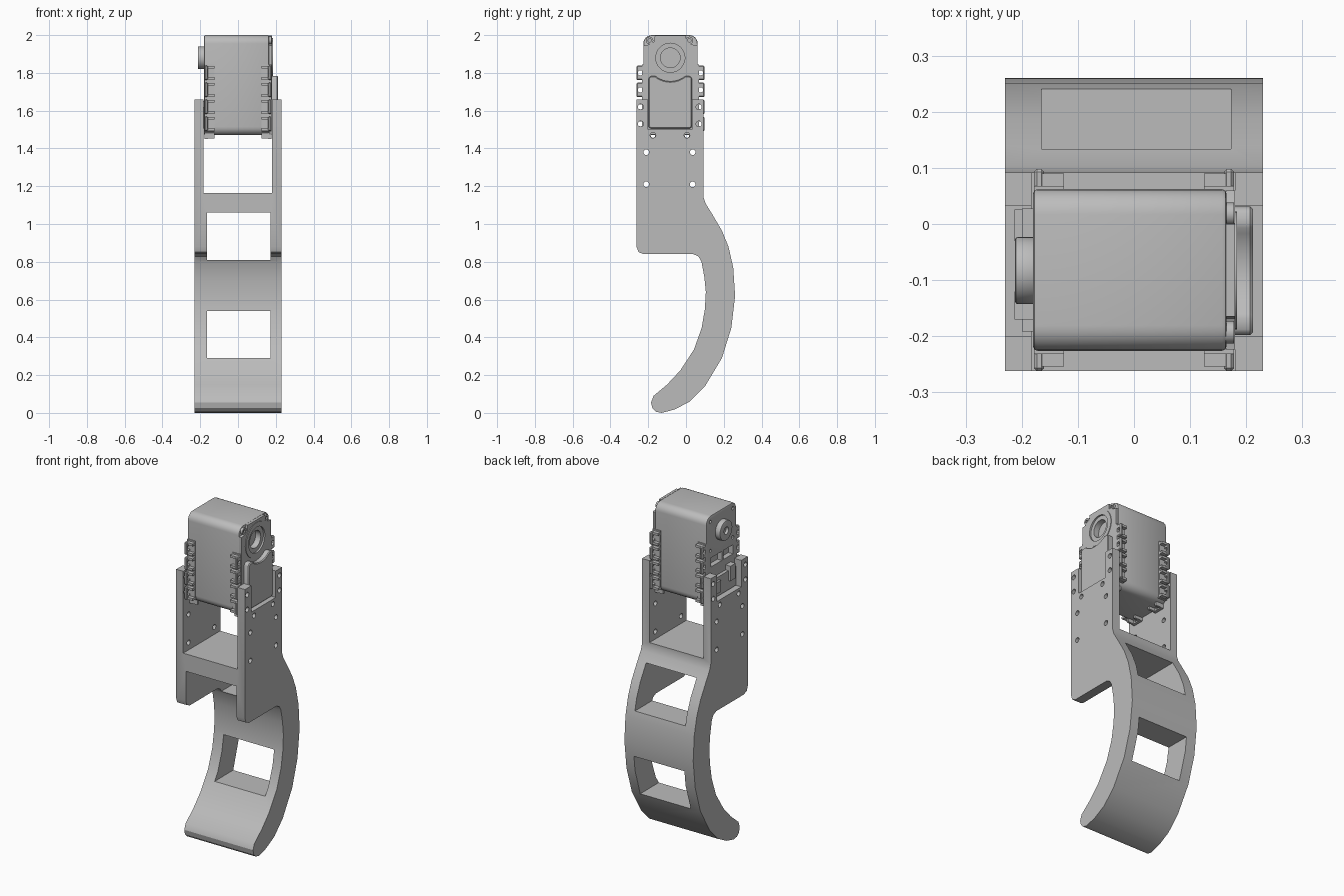
import bpy, bmesh
from math import sin, cos, pi, radians
from mathutils import Matrix

if "Cube" in bpy.data.objects:
    bpy.data.objects.remove(bpy.data.objects["Cube"], do_unlink=True)

grey = bpy.data.materials.new("plain_grey")
grey.use_nodes = True
COLOUR = (0.5, 0.5, 0.5, 1)
grey.diffuse_color = COLOUR
grey.node_tree.nodes["Principled BSDF"].inputs["Base Color"].default_value = COLOUR
parts = []


def finish(name, bm, keep=True):
    bmesh.ops.recalc_face_normals(bm, faces=bm.faces)
    mesh = bpy.data.meshes.new(name)
    bm.to_mesh(mesh)
    bm.free()
    mesh.materials.append(grey)
    ob = bpy.data.objects.new(name, mesh)
    bpy.context.collection.objects.link(ob)
    if keep:
        parts.append(ob)
    return ob


def prism(name, outline, x0, x1, keep=True):
    """Extrude a (y, z) outline along x."""
    bm = bmesh.new()
    face = bm.faces.new([bm.verts.new((x0, y, z)) for y, z in outline])
    new = bmesh.ops.extrude_face_region(bm, geom=[face])["geom"]
    bmesh.ops.translate(bm, vec=(x1 - x0, 0, 0),
                        verts=[v for v in new if isinstance(v, bmesh.types.BMVert)])
    return finish(name, bm, keep)


def box(name, x, y, z, keep=True):
    return prism(name, [(y[0], z[0]), (y[1], z[0]), (y[1], z[1]), (y[0], z[1])], *x, keep)


def circle(y, z, r, n=32):
    return [(y + r * cos(2 * pi * i / n), z + r * sin(2 * pi * i / n)) for i in range(n)]


def rounded(y, z, r, n=6):
    """Rounded rectangle outline."""
    pts = []
    corners = [(y[1] - r, z[1] - r), (y[0] + r, z[1] - r), (y[0] + r, z[0] + r), (y[1] - r, z[0] + r)]
    for k, (cy, cz) in enumerate(corners):
        for i in range(n + 1):
            a = (k + i / n) * pi / 2
            pts.append((cy + r * cos(a), cz + r * sin(a)))
    return pts


def apply(ob, mod):
    bpy.ops.object.select_all(action='DESELECT')
    bpy.context.view_layer.objects.active = ob
    ob.select_set(True)
    bpy.ops.object.modifier_apply(modifier=mod.name)


def cut(cutter, *targets):
    for ob in targets:
        mod = ob.modifiers.new("cut", 'BOOLEAN')
        mod.operation, mod.solver, mod.object = 'DIFFERENCE', 'EXACT', cutter
        apply(ob, mod)
    bpy.data.objects.remove(cutter, do_unlink=True)


def bevel(ob, width, segments=2):
    mod = ob.modifiers.new("bevel", 'BEVEL')
    mod.width, mod.segments, mod.limit_method = width, segments, 'ANGLE'
    mod.angle_limit = radians(40)
    apply(ob, mod)


# Leg: bracket plates and curved foot in one profile
leg = prism("leg_bracket", [
    (-.262, 1.66), (-.262, .88), (-.252, .852), (-.225, .84), (.04, .84), (.066, .828),
    (.082, .8), (.097, .72), (.105, .64), (.1, .55), (.083, .45), (.042, .335),
    (-.03, .225), (-.1, .15), (-.172, .09), (-.185, .055), (-.178, .025), (-.158, .006),
    (-.13, 0), (-.06, .018), (.02, .06), (.1, .14), (.19, .29), (.24, .45), (.26, .62),
    (.25, .77), (.225, .88), (.19, .965), (.14, 1.05), (.103, 1.11), (.092, 1.145),
    (.092, 1.66)], -.23, .23)
WIDE = (-.5, .5)
cut(box("gap", (-.183, .18), WIDE, (1.165, 2), False), leg)
for low, high in ((.81, 1.06), (.29, .54)):
    cut(box("window", (-.165, .173), WIDE, (low, high), False), leg)
cut(box("slot", WIDE, (-.2, .032), (1.5, 2), False), leg)
holes = [(y, z) for y in (-.24, .068) for z in (1.53, 1.62)]
holes += [(y, z) for y in (-.21, .035) for z in (1.21, 1.38)]
holes += [(-.175, 1.47), (.005, 1.47)]
for y, z in holes:
    cut(prism("drill", circle(y, z, .015, 16), *WIDE, False), leg)

# Motor housing
FRONT, BACK, AXIS = -.226, .062, (-.083, 1.88)
body = prism("motor_body", rounded((FRONT, BACK), (1.47, 2), .045), -.18, .165)
bevel(body, .008)
cap = prism("motor_cap", [
    (FRONT + .01, 1.475), (BACK - .01, 1.475), (BACK - .002, 1.49), (BACK - .002, 1.945),
    (.03, 1.95), (.002, 1.965), (0, 1.998), (-.165, 1.998), (-.168, 1.965), (-.195, 1.95),
    (FRONT + .002, 1.945), (FRONT + .002, 1.49)], .164, .18)
disc = prism("output_disc", circle(*AXIS, .105, 48), .17, .184)
cut(prism("recess", circle(*AXIS, .077, 40), .174, .3, False), body, cap, disc)
cut(prism("bore", circle(*AXIS, .052), .14, .3, False), body, cap, disc)
for y in (-.193, .018):
    screw = prism("cap_screw", circle(y, 1.972, .02, 16), .16, .178)
    cut(prism("drill", circle(y, 1.972, .01, 6), .17, .2, False), screw)

# Cover with a concave top that follows the disc
arc = [(AXIS[0] + .125 * cos(radians(a)), AXIS[1] + .125 * sin(radians(a)))
       for a in range(310, 229, -8)]
cover = prism("side_cover", [(-.19, 1.505), (.022, 1.505), (.031, 1.515), (.031, 1.775),
                             (.02, 1.782)] + arc + [(-.188, 1.782), (-.198, 1.775),
                                                    (-.198, 1.515)], .175, .212)
bevel(cover, .005, 1)

# Pivot peg, sockets and connector on the other side
peg = prism("pivot_peg", circle(*AXIS, .06), -.212, -.17)
bevel(peg, .005)
cut(prism("bore", circle(*AXIS, .022, 16), -.3, -.195, False), peg)
for y in ((-.19, -.1), (-.085, .02)):
    cut(box("socket", (-.3, -.15), y, (1.69, 1.745), False), body)
for y in (-.19, .025):
    for z in (1.79, 1.965):
        cut(prism("drill", circle(y, z, .01, 12), -.3, -.165, False), body)
box("connector_plate", (-.2, -.175), (-.192, .028), (1.505, 1.62))
box("connector_left", (-.213, -.17), (-.03, .026), (1.53, 1.6))
box("connector_right", (-.213, -.17), (-.17, -.12), (1.56, 1.65))

# Mounting lugs down the four upright edges
for side in (-1, 1):
    def span(a, b):
        return tuple(sorted((side * a, side * b)))
    for edge, out in ((FRONT, -1), (BACK, 1)):
        def reach(d):
            return tuple(sorted((edge - out * .01, edge + out * d)))
        box("lug_rail", span(.125, .178), reach(.006), (1.49, 1.845))
        for z in (1.53, 1.62, 1.71, 1.8):
            flange = box("lug_flange", span(.16, .178), reach(.036), (z - .038, z + .038))
            bevel(flange, .005, 1)
            cut(prism("drill", circle(edge + out * .015, z, .014, 12), *WIDE, False), flange)
            for dz in (-.03, .03):
                box("lug_rib", span(.125, .165), reach(.028), (z + dz - .007, z + dz + .007))
    # Lugs under the housing
    for y in (-.175, .005):
        foot = box("bottom_lug", span(.16, .178), (y - .035, y + .035), (1.45, 1.5))
        cut(prism("drill", circle(y, 1.468, .012, 12), *WIDE, False), foot)
        for dy in (-.028, .028):
            box("bottom_rib", span(.125, .165), (y + dy - .007, y + dy + .007), (1.452, 1.49))

# Smooth curves, crisp edges
bpy.ops.object.select_all(action='DESELECT')
for ob in parts:
    ob.select_set(True)
bpy.context.view_layer.objects.active = leg
bpy.ops.object.shade_smooth_by_angle(angle=radians(30))
